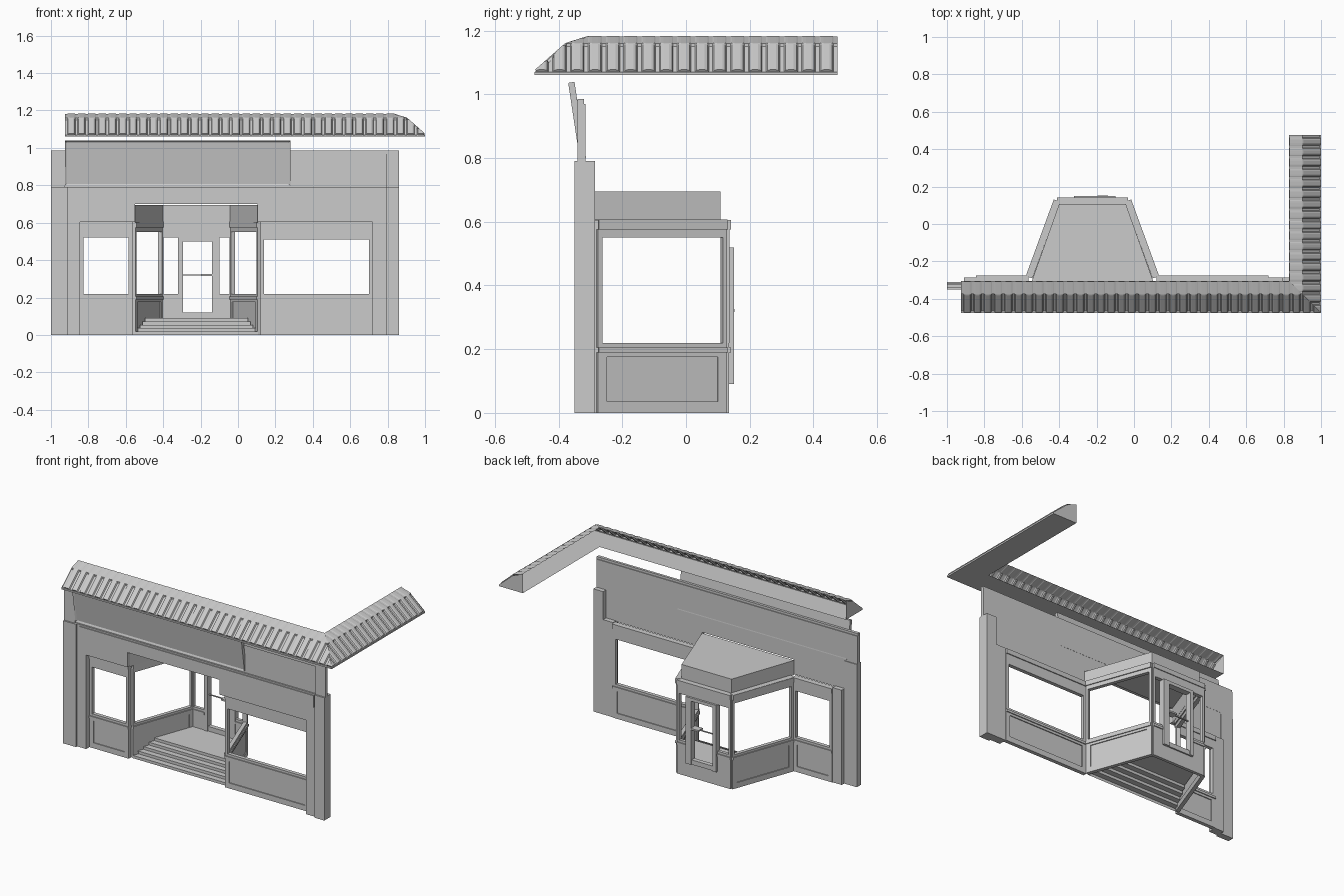
import bpy, bmesh, math
from mathutils import Vector

if "Cube" in bpy.data.objects:
    bpy.data.objects.remove(bpy.data.objects["Cube"])

grey = bpy.data.materials.new("plain grey")
grey.use_nodes = True
grey.diffuse_color = (0.6, 0.6, 0.6, 1)
grey.node_tree.nodes["Principled BSDF"].inputs["Base Color"].default_value = (0.6, 0.6, 0.6, 1)


def finish(name, bm, recalc=True):
    if recalc:
        bmesh.ops.recalc_face_normals(bm, faces=bm.faces)
    mesh = bpy.data.meshes.new(name)
    bm.to_mesh(mesh)
    bm.free()
    mesh.materials.append(grey)
    obj = bpy.data.objects.new(name, mesh)
    bpy.context.collection.objects.link(obj)
    return obj


def add_box(bm, x, y, z):
    """Axis aligned box from three (min, max) ranges."""
    verts = bmesh.ops.create_cube(bm, size=1)["verts"]
    for v in verts:
        v.co = Vector([(r[0] + r[1]) / 2 + c * (r[1] - r[0]) for r, c in zip((x, y, z), v.co)])
    return verts


def box(name, x, y, z):
    bm = bmesh.new()
    add_box(bm, x, y, z)
    return finish(name, bm)


def wall_unit(name, p, q, parts):
    """Boxes (u range, z range, half thickness) standing along the plan line p-q."""
    p, q = Vector((*p, 0)), Vector((*q, 0))
    along = (q - p).normalized()
    side = Vector((-along.y, along.x, 0))
    bm = bmesh.new()
    for u, z, t in parts:
        for v in add_box(bm, u, (-t, t), z):
            v.co = p + along * v.co.x + side * v.co.y + Vector((0, 0, v.co.z))
    return finish(name, bm)


def window_unit(name, p, q, top, stile=0.02, t=0.012):
    """Panelled base, sill, stiles and head around an open window."""
    w = math.dist(p, q)
    wall_unit(name, p, q, [
        ((0, w), (0, 0.19), t - 0.006),
        ((0, w), (0, 0.035), t), ((0, w), (0.175, 0.19), t),
        ((0, 0.03), (0.035, 0.175), t), ((w - 0.03, w), (0.035, 0.175), t),
        ((0, w), (0.19, 0.205), t + 0.006), ((0, w), (0.205, 0.22), t),
        ((0, stile), (0.22, top), t), ((w - stile, w), (0.22, top), t),
        ((0, w), (top, 0.575), t), ((0, w), (0.575, 0.605), t + 0.006)])


# Piers and wall
box("left_outer_pier", (0.79, 0.86), (-0.35, -0.285), (0, 0.79))
box("right_outer_pier", (-1, -0.91), (-0.35, -0.31), (0, 0.79))
for name, x in (("left_inner_pier", (0.72, 0.79)), ("right_inner_pier", (-0.91, -0.845))):
    box(name, x, (-0.338, -0.285), (0, 0.61))
for name, x in (("left_lintel", (0.105, 0.79)), ("right_lintel", (-0.91, -0.55))):
    box(name, x, (-0.338, -0.315), (0.605, 0.70))
box("main_lintel", (-0.91, 0.79), (-0.338, -0.315), (0.70, 0.79))
box("fascia_panel", (-0.89, 0.78), (-0.344, -0.337), (0.705, 0.78))
box("upper_wall", (-0.925, 0.79), (-0.329, -0.315), (0.79, 0.97))
box("wall_coping", (-0.925, 0.79), (-0.336, -0.32), (0.967, 0.985))
for name, x in (("left_upper_end", (0.79, 0.86)), ("right_upper_end", (-1, -0.925))):
    box(name, x, (-0.34, -0.315), (0.79, 0.97))
    box(name + "_coping", x, (-0.34, -0.32), (0.97, 0.985))

# Leaning sign board with a recessed face
bm = bmesh.new()
add_box(bm, (-0.925, 0.28), (-0.01, 0.01), (-0.12, 0.12))
front = min(bm.faces, key=lambda f: f.calc_center_median().y)
bmesh.ops.inset_region(bm, faces=[front], thickness=0.012, depth=-0.005)
sign = finish("sign_board", bm)
sign.location = (0, -0.342, 0.919)
sign.rotation_euler.x = 0.15

# Front windows
window_unit("right_window", (-0.845, -0.293), (-0.565, -0.293), 0.52)
window_unit("left_window", (0.12, -0.293), (0.72, -0.293), 0.51)

# Entrance bay: slanted windows mirrored about its centre line
MID = -0.222
for s, name in ((-1, "right_bay_window"), (1, "left_bay_window")):
    window_unit(name, (MID + s * 0.338, -0.28), (MID + s * 0.19, 0.125), 0.55, 0.014)

# Rear of the bay with side lights, and the door
w = 0.38
wall_unit("bay_rear", (MID - w / 2, 0.125), (MID + w / 2, 0.125), [
    ((0, 0.095), (0, 0.22), 0.01), ((0.3, w), (0, 0.22), 0.01),
    ((0, 0.095), (0.19, 0.205), 0.016), ((0.3, w), (0.19, 0.205), 0.016),
    ((0.095, 0.3), (0, 0.09), 0.01),
    ((0, 0.014), (0.22, 0.52), 0.012), ((w - 0.014, w), (0.22, 0.52), 0.012),
    ((0, w), (0.52, 0.575), 0.012), ((0, w), (0.575, 0.605), 0.017)])
wall_unit("door", (-0.32, 0.13), (-0.10, 0.13), [
    ((0, 0.025), (0.09, 0.52), 0.02), ((0.18, 0.22), (0.09, 0.52), 0.02),
    ((0.025, 0.18), (0.09, 0.12), 0.014), ((0.025, 0.18), (0.50, 0.52), 0.02)])
wall_unit("door_handle", (-0.295, 0.13), (-0.14, 0.13), [
    ((0, 0.155), (0.317, 0.322), 0.004), ((0.10, 0.155), (0.316, 0.326), 0.022)])


def half_width(y):
    return 0.327 - (y + 0.28) * 0.37


# Hood over the bay, open below
bm = bmesh.new()
plan = [(-0.328, -0.315), (-0.178, 0.108), (0.178, 0.108), (0.328, -0.315)]
low, high = ([bm.verts.new((MID + x, y, z)) for x, y in plan] for z in (0.60, 0.695))
bm.faces.new(high[::-1])
for i in range(3):
    bm.faces.new((low[i], high[i], high[i + 1], low[i + 1]))
finish("bay_hood", bm, False)
# Ledge closing the gap between hood and bay frame
for s in (-1, 1):
    wall_unit("hood_ledge", (MID + s * 0.338, -0.285), (MID + s * 0.19, 0.125), [((0, 0.435), (0.6, 0.607), 0.018)])

# Steps and landing as one folded sheet
bm = bmesh.new()
COUNT, RISE, GO = 5, 0.018, 0.036
path = []
for i in range(COUNT):
    path += [(-0.285 + i * GO, i * RISE), (-0.285 + i * GO, (i + 1) * RISE)]
path.append((0.12, COUNT * RISE))
rows = [[bm.verts.new((MID + s * half_width(y), y, z)) for s in (-1, 1)] for y, z in path]
for a, b in zip(rows, rows[1:]):
    bm.faces.new((a[0], a[1], b[1], b[0]))
finish("entrance_steps", bm, False)


# Tiled canopy: corrugated sheet over a flat soffit, mitred at the corner
RIB = [(0, 0), (0.22, 0), (0.30, 0.7), (0.45, 1), (0.77, 1), (0.92, 0.7)]
SLOPE = [(0, 1.068, 0.003), (0, 1.069, 0.014), (0.10, 1.15, 0.014),
         (0.10, 1.16, 0.003), (0.17, 1.182, 0.003)]


def canopy(name, start, end, outer, count, to_world):
    pitch = (end - start) / count
    stations = [(start + (i + u) * pitch, h) for i in range(count) for u, h in RIB] + [(end, 0)]
    bm = bmesh.new()
    grid = []
    for a, h in stations:
        row = [bm.verts.new((a, outer - d - (0 if d else 0.008) + 0.5 * h * amp, z + 0.6 * h * amp))
               for d, z, amp in SLOPE]
        grid.append(row)
    for r, s in zip(grid, grid[1:]):
        for i in range(len(SLOPE) - 1):
            bm.faces.new((r[i], s[i], s[i + 1], r[i + 1]))
    # soffit and eave edge
    edge = [(outer - 0.17, 1.06), (outer, 1.06), (outer, 1.07), (outer - 0.012, 1.07)]
    ends = [[bm.verts.new((a, o, z)) for o, z in edge] for a in (start, end)]
    for i in range(3):
        bm.faces.new((ends[0][i], ends[1][i], ends[1][i + 1], ends[0][i + 1]))
    # end cap
    cap = [(outer - 0.17, 1.06), (outer, 1.06), (outer, 1.07), (outer - 0.10, 1.155), (outer - 0.17, 1.183)]
    bm.faces.new([bm.verts.new((start, o, z)) for o, z in cap])
    bmesh.ops.bisect_plane(bm, geom=bm.verts[:] + bm.edges[:] + bm.faces[:],
                           plane_co=(end, outer, 0), plane_no=(1, -1, 0), clear_outer=True)
    for v in bm.verts:
        v.co = to_world(v.co)
    finish(name, bm, False)


canopy("front_canopy", -0.925, 1.0, 0.475, 35, lambda c: Vector((c.x, -c.y, c.z)))
canopy("side_canopy", -0.475, 0.475, 1.0, 17, lambda c: Vector((c.y, -c.x, c.z)))
